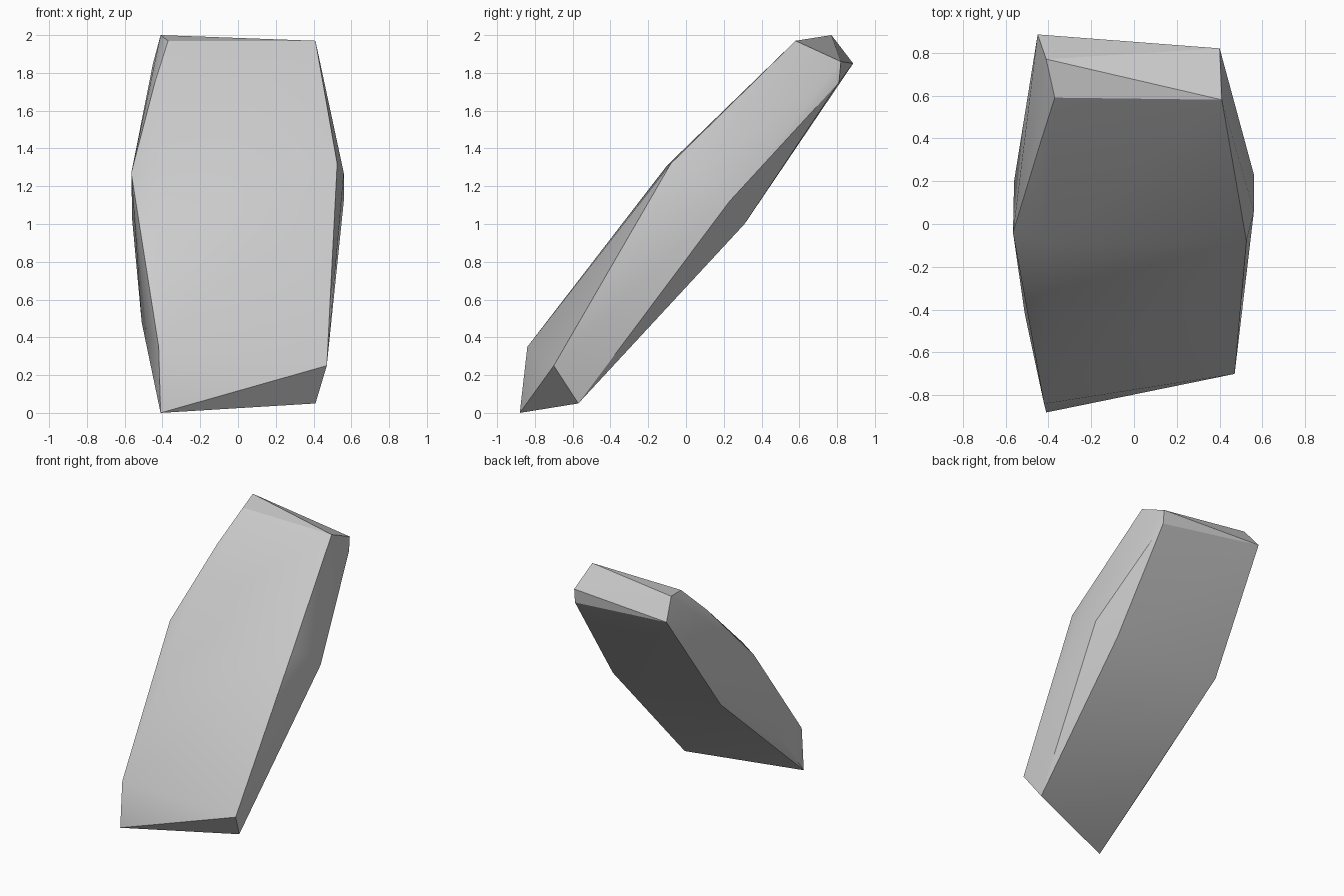
import bpy
import bmesh
import math

default_cube = bpy.data.objects.get("Cube")
if default_cube:
    bpy.data.objects.remove(default_cube, do_unlink=True)


def make_material(name, colour):
    material = bpy.data.materials.new(name)
    material.use_nodes = True
    material.diffuse_color = colour
    shader = material.node_tree.nodes["Principled BSDF"]
    shader.inputs["Base Color"].default_value = colour
    return material


# Corners of the leaning slab, grouped from the foot to the tip
foot = [(-.41, -.88, 0), (.41, -.57, .05), (.47, -.70, .25), (-.42, -.84, .35)]
left_bulge = [(-.51, -.42, .48), (-.56, .2, 1.02), (-.52, .31, 1), (-.565, -.04, 1.27)]
right_bulge = [(.525, -.08, 1.32), (.56, .06, 1.27), (.56, .23, 1.12), (.42, .31, 1)]
front_crease = [(-.42, -.1, 1.31), (-.44, .37, 1.75)]
tip = [(-.37, .59, 1.97), (.41, .58, 1.97), (-.41, .77, 2),
       (.40, .82, 1.86), (.40, .81, 1.75), (-.45, .885, 1.85)]

# Wrap the corners in a faceted stone skin
bm = bmesh.new()
for corner in foot + left_bulge + right_bulge + front_crease + tip:
    bm.verts.new(corner)
hull = bmesh.ops.convex_hull(bm, input=bm.verts[:])
unused = [v for v in bm.verts if not v.link_faces]
bmesh.ops.delete(bm, geom=unused, context="VERTS")
bmesh.ops.recalc_face_normals(bm, faces=bm.faces[:])

mesh = bpy.data.meshes.new("leaning_rock")
bm.to_mesh(mesh)
bm.free()
mesh.materials.append(make_material("stone grey", (0.6, 0.6, 0.6, 1)))

rock = bpy.data.objects.new("leaning_rock", mesh)
bpy.context.collection.objects.link(rock)

# Soft creases on the broad faces, sharp edges at the rim
bpy.ops.object.select_all(action="DESELECT")
rock.select_set(True)
bpy.context.view_layer.objects.active = rock
bpy.ops.object.shade_smooth_by_angle(angle=math.radians(28))
